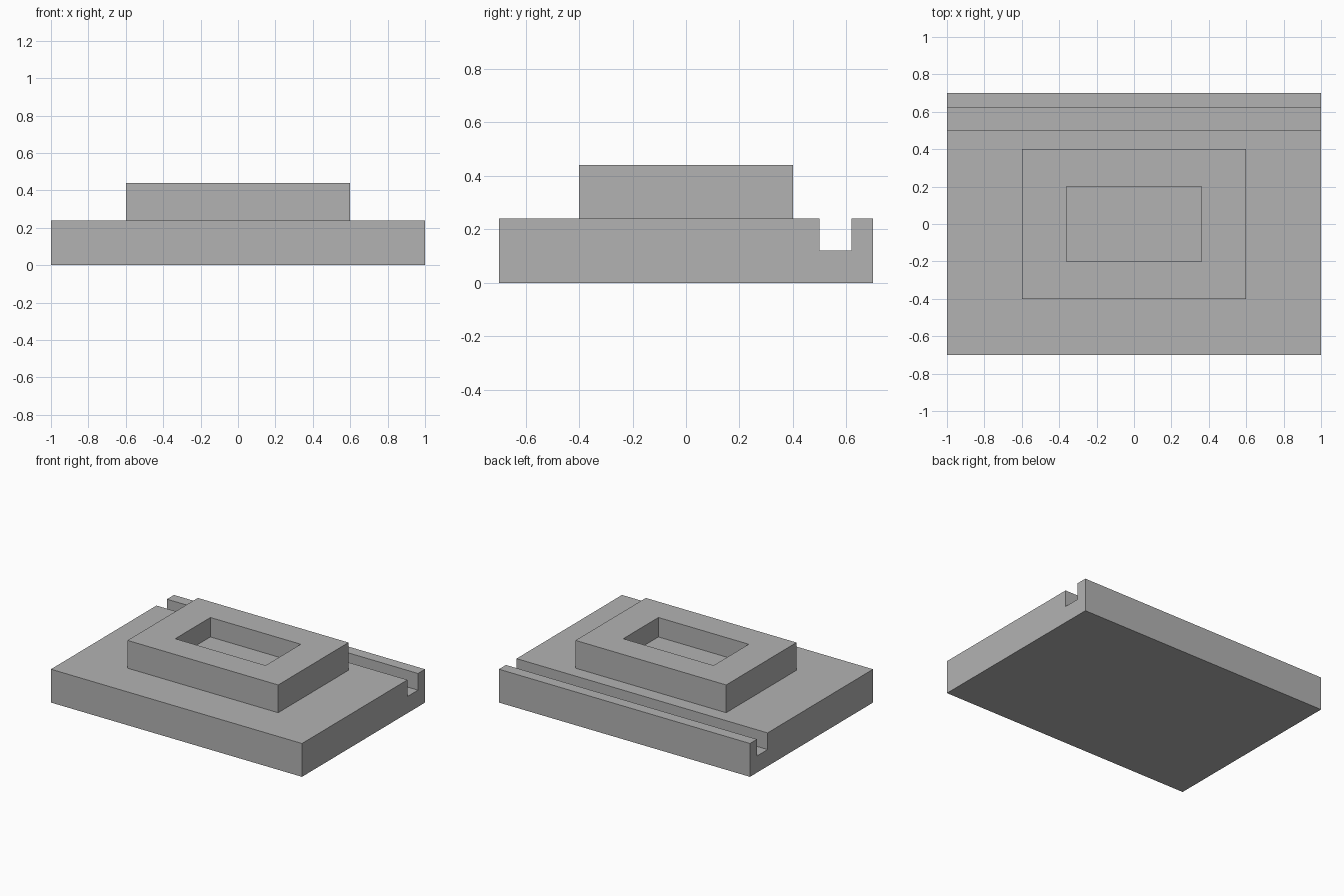
import bpy, bmesh
from mathutils import Vector

cube = bpy.data.objects.get("Cube")
if cube:
    bpy.data.objects.remove(cube, do_unlink=True)

GREY = (0.45, 0.45, 0.45, 1.0)
grey = bpy.data.materials.new("plain grey")
grey.use_nodes = True
grey.diffuse_color = GREY
grey.node_tree.nodes["Principled BSDF"].inputs["Base Color"].default_value = GREY


def add_object(name, bm):
    bmesh.ops.recalc_face_normals(bm, faces=bm.faces)
    mesh = bpy.data.meshes.new(name)
    bm.to_mesh(mesh)
    bm.free()
    mesh.materials.append(grey)
    obj = bpy.data.objects.new(name, mesh)
    bpy.context.collection.objects.link(obj)
    return obj


# Base plate: side profile with a rear groove, extruded across the width
BASE_H = 0.24
profile = [(-0.7, 0), (0.7, 0), (0.7, BASE_H), (0.62, BASE_H),
           (0.62, 0.12), (0.5, 0.12), (0.5, BASE_H), (-0.7, BASE_H)]
bm = bmesh.new()
side = bm.faces.new([bm.verts.new((-1, y, z)) for y, z in profile])
ext = bmesh.ops.extrude_face_region(bm, geom=[side], use_keep_orig=True)
bmesh.ops.translate(bm, vec=(2, 0, 0),
                    verts=[v for v in ext["geom"] if isinstance(v, bmesh.types.BMVert)])
add_object("base_plate", bm)

# Raised block with a rectangular pocket sunk into its top
BLOCK = Vector((1.2, 0.8, 0.2))
POCKET = Vector((0.72, 0.4))
POCKET_DEPTH = 0.14
bm = bmesh.new()
bmesh.ops.create_cube(bm, size=1)
bmesh.ops.scale(bm, vec=BLOCK, verts=bm.verts)
bmesh.ops.translate(bm, vec=(0, 0, BASE_H + BLOCK.z / 2), verts=bm.verts)
top = max(bm.faces, key=lambda f: f.calc_center_median().z)
bmesh.ops.inset_region(bm, faces=[top], thickness=0.1)
for v in top.verts:
    v.co.x = POCKET.x / 2 if v.co.x > 0 else -POCKET.x / 2
    v.co.y = POCKET.y / 2 if v.co.y > 0 else -POCKET.y / 2
floor = bmesh.ops.extrude_discrete_faces(bm, faces=[top])["faces"][0]
bmesh.ops.translate(bm, vec=(0, 0, -POCKET_DEPTH), verts=floor.verts)
add_object("raised_block", bm)
